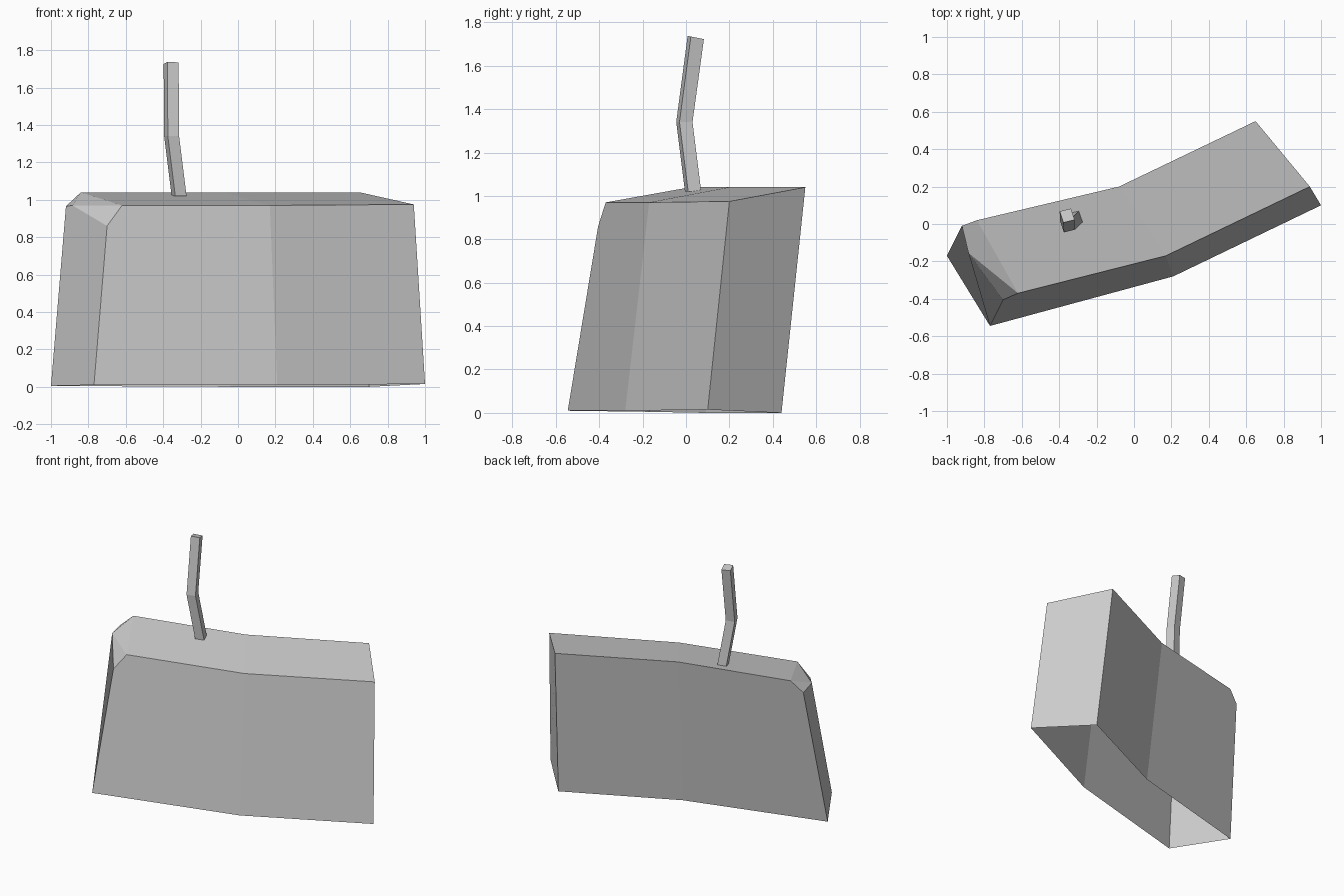
import bpy

cube = bpy.data.objects.get("Cube")
if cube:
    bpy.data.objects.remove(cube, do_unlink=True)

grey = bpy.data.materials.new("plain grey")
grey.use_nodes = True
colour = (0.6, 0.6, 0.6, 1)
grey.diffuse_color = colour
grey.node_tree.nodes["Principled BSDF"].inputs["Base Color"].default_value = colour


def build(name, points, faces):
    """Make a flat-shaded object from named corner points."""
    index = {key: i for i, key in enumerate(points)}
    mesh = bpy.data.meshes.new(name)
    mesh.from_pydata(list(points.values()), [],
                     [[index[k] for k in face.split()] for face in faces])
    mesh.materials.append(grey)
    mesh.update()
    obj = bpy.data.objects.new(name, mesh)
    bpy.context.collection.objects.link(obj)
    return obj


# Bent, leaning block: front/back, bottom/top corners at three stations
body = {
    "fb0": (-0.77, -0.545, 0.01), "fb1": (0.21, -0.28, 0.01), "fb2": (1.0, 0.10, 0.015),
    "bb0": (-1.0, -0.17, 0.005), "bb1": (-0.04, 0.09, 0.0), "bb2": (0.70, 0.44, 0.0),
    "ft0": (-0.62, -0.37, 0.97), "ft1": (0.17, -0.17, 0.97), "ft2": (0.94, 0.20, 0.975),
    "bt0": (-0.84, 0.02, 1.04), "bt1": (-0.08, 0.20, 1.04), "bt2": (0.65, 0.55, 1.04),
    # worn corners of the narrow end
    "front_chip": (-0.70, -0.405, 0.86),
    "mid_chip": (-0.885, -0.155, 0.97),
    "back_chip": (-0.92, -0.01, 0.965),
}
build("block_body", body, [
    "fb0 fb1 ft1 ft0 front_chip",
    "fb1 fb2 ft2 ft1",
    "fb2 bb2 bt2 ft2",
    "bb2 bb1 bt1 bt2",
    "bb1 bb0 back_chip bt0 bt1",
    "ft0 ft1 bt1 bt0",
    "ft1 ft2 bt2 bt1",
    "bb0 fb0 front_chip mid_chip back_chip",
    "front_chip ft0 mid_chip",
    "ft0 bt0 mid_chip",
    "mid_chip bt0 back_chip",
])

# Bent square stick: one tilted square section repeated along a path
section = [(-0.02, -0.0375), (0.04, -0.0225), (0.02, 0.0375), (-0.04, 0.0225)]
path = [(-0.315, 0.0325, 1.02), (-0.355, -0.0075, 1.34), (-0.3575, 0.045, 1.73)]
stick = {}
for level, (x, y, z) in enumerate(path):
    for corner, (dx, dy) in enumerate(section):
        slope = -0.2 * dy if level == 2 else 0
        stick[f"{level}{corner}"] = (x + dx, y + dy, z + slope)
sides = [f"{l}{c} {l}{(c + 1) % 4} {l + 1}{(c + 1) % 4} {l + 1}{c}"
         for l in range(2) for c in range(4)]
build("bent_stick", stick, sides + ["03 02 01 00", "20 21 22 23"])
